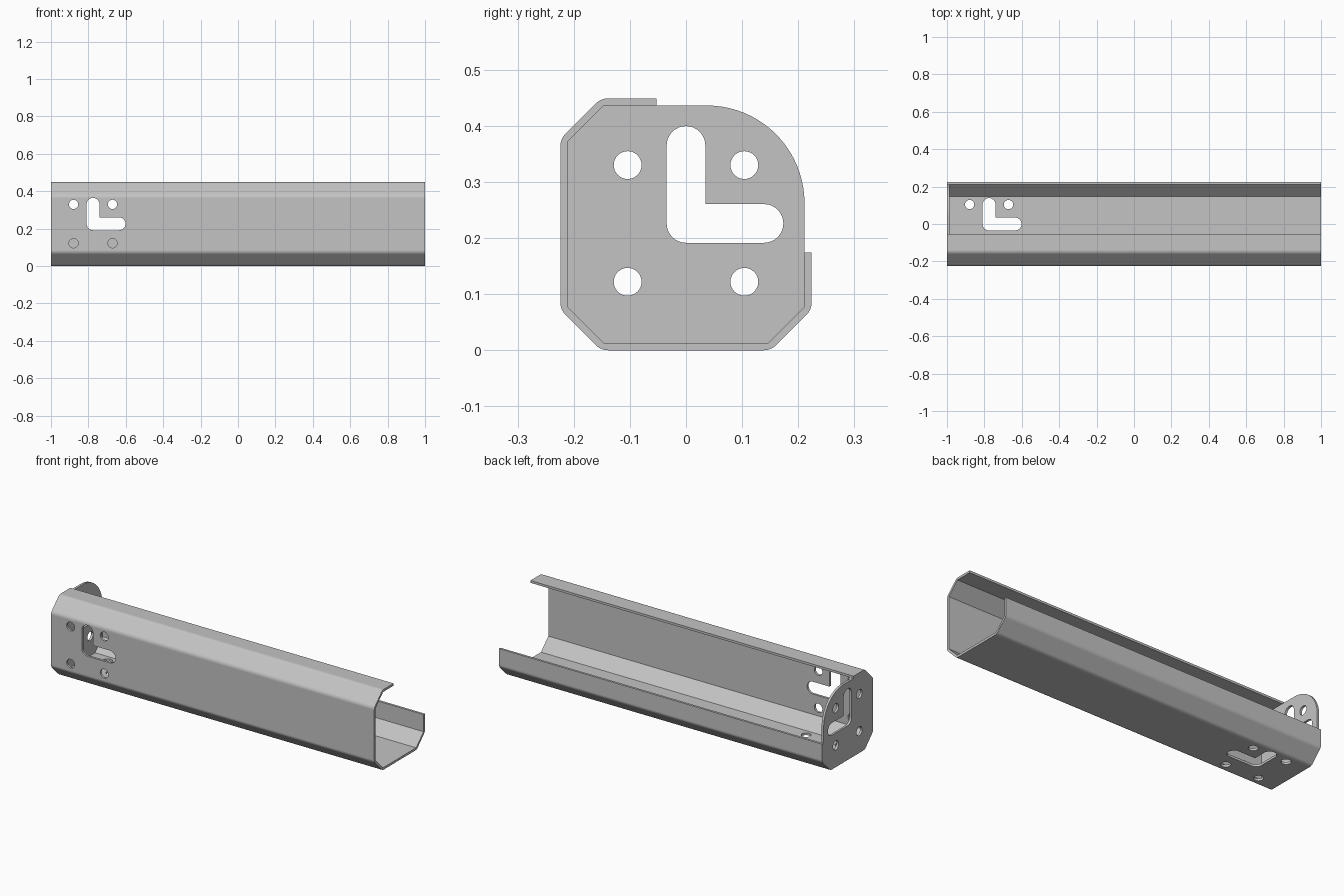
import bpy, bmesh, math
from mathutils import Vector, Matrix

cube = bpy.data.objects.get("Cube")
if cube:
    bpy.data.objects.remove(cube, do_unlink=True)

HALF, TOP, T = 0.224, 0.449, 0.0128   # half depth, height, sheet thickness
CH = 0.0725                           # corner chamfer
CX, CZ = -0.775, 0.226                # centre of the hole pattern
HOLE_OFF, HOLE_R, SLOT_R = 0.104, 0.0248, 0.0345

steel = bpy.data.materials.new("grey steel")
steel.use_nodes = True
GREY = (0.55, 0.55, 0.55, 1)
steel.diffuse_color = GREY
steel.node_tree.nodes["Principled BSDF"].inputs["Base Color"].default_value = GREY


def fillet(points, radii, steps=5):
    """Round the corners of a closed outline; radius 0 keeps a corner sharp."""
    out = []
    for i, (p, r) in enumerate(zip(points, radii)):
        p = Vector(p)
        if r == 0:
            out.append(p)
            continue
        a = (Vector(points[i - 1]) - p).normalized()
        b = (Vector(points[(i + 1) % len(points)]) - p).normalized()
        half = a.angle(b) / 2
        centre = p + (a + b).normalized() * r / math.sin(half)
        start = p + a * r / math.tan(half) - centre
        end = p + b * r / math.tan(half) - centre
        sweep = start.angle(end)
        for k in range(steps + 1):
            f = k / steps
            out.append(centre + (start * math.sin((1 - f) * sweep)
                                 + end * math.sin(f * sweep)) / math.sin(sweep))
    return out


def prism(name, outlines, place, depth):
    """Extrude flat outlines; place maps (u, v, depth) to a 3D point."""
    bm = bmesh.new()
    for outline in outlines:
        near = [bm.verts.new(place(p[0], p[1], depth[0])) for p in outline]
        far = [bm.verts.new(place(p[0], p[1], depth[1])) for p in outline]
        bm.faces.new(near)
        bm.faces.new(far[::-1])
        for i in range(len(near)):
            bm.faces.new((near[i - 1], far[i - 1], far[i], near[i]))
    bmesh.ops.recalc_face_normals(bm, faces=bm.faces)
    mesh = bpy.data.meshes.new(name)
    bm.to_mesh(mesh)
    bm.free()
    mesh.materials.append(steel)
    ob = bpy.data.objects.new(name, mesh)
    bpy.context.collection.objects.link(ob)
    return ob


def hole_pattern(u, v, rise):
    """Four round holes and an L-shaped slot around a centre."""
    r, run = SLOT_R, 0.139
    corners = [(-r, -r), (run + r, -r), (run + r, r), (r, r), (r, rise + r), (-r, rise + r)]
    e = r * 0.999
    slot = fillet(corners, [e, e, e, 0, e, e], 8)
    outlines = [[p + Vector((u, v)) for p in slot]]
    for su in (-1, 1):
        for sv in (-1, 1):
            outlines.append([(u + su * HOLE_OFF + HOLE_R * math.cos(k * math.tau / 32),
                              v + sv * HOLE_OFF + HOLE_R * math.sin(k * math.tau / 32))
                             for k in range(32)])
    return outlines


def cut(ob, cutters):
    for c in cutters:
        c.hide_render = True
        mod = ob.modifiers.new("holes", 'BOOLEAN')
        mod.operation, mod.solver, mod.object = 'DIFFERENCE', 'EXACT', c
    bpy.ops.object.select_all(action='DESELECT')
    bpy.context.view_layer.objects.active = ob
    ob.select_set(True)
    for mod in list(ob.modifiers):
        bpy.ops.object.modifier_apply(modifier=mod.name)
    for c in cutters:
        bpy.data.objects.remove(c, do_unlink=True)
    bpy.ops.object.shade_smooth_by_angle(angle=math.radians(25))
    mod = ob.modifiers.new("flat face normals", 'WEIGHTED_NORMAL')
    mod.keep_sharp = True


def along_x(u, v, d):
    return (d, u, v)


def along_y(u, v, d):
    return (u, d, v)


def along_z(u, v, d):
    return (u, v, d)


# Open channel: bent sheet with chamfered corners, from top lip round to back flange
LIP_Y, FLANGE_Z = -0.053, 0.174
outer = [(LIP_Y, TOP), (-HALF + CH, TOP), (-HALF, TOP - CH), (-HALF, CH),
         (-HALF + CH, 0), (HALF - CH, 0), (HALF, CH), (HALF, FLANGE_Z)]
h, s = HALF - T, T * math.tan(math.pi / 8)
inner = [(LIP_Y, TOP - T), (-HALF + CH + s, TOP - T), (-h, TOP - CH - s), (-h, CH + s),
         (-HALF + CH + s, T), (HALF - CH - s, T), (h, CH + s), (h, FLANGE_Z)]
profile = fillet(outer + inner[::-1], [0] + [0.03] * 6 + [0] * 9)
channel = prism("channel", [profile], along_x, (-1, 1))
front_cutter = prism("front_cutter", hole_pattern(CX, CZ, 0.104), along_y, (-0.26, -0.18))
floor_cutter = prism("floor_cutter", hole_pattern(CX, 0, 0.104), along_z, (-0.04, 0.04))
cut(channel, [front_cutter, floor_cutter])

# End plate: closes the right end, with one large rounded corner
plate_outline = fillet(inner[1:7] + [(h, TOP - T)], [0] * 6 + [0.174], 20)
end_plate = prism("end_plate", [plate_outline], along_x, (-1, -1 + T))
cut(end_plate, [prism("plate_cutter", hole_pattern(0, CZ, 0.139), along_x, (-1.05, -0.95))])
